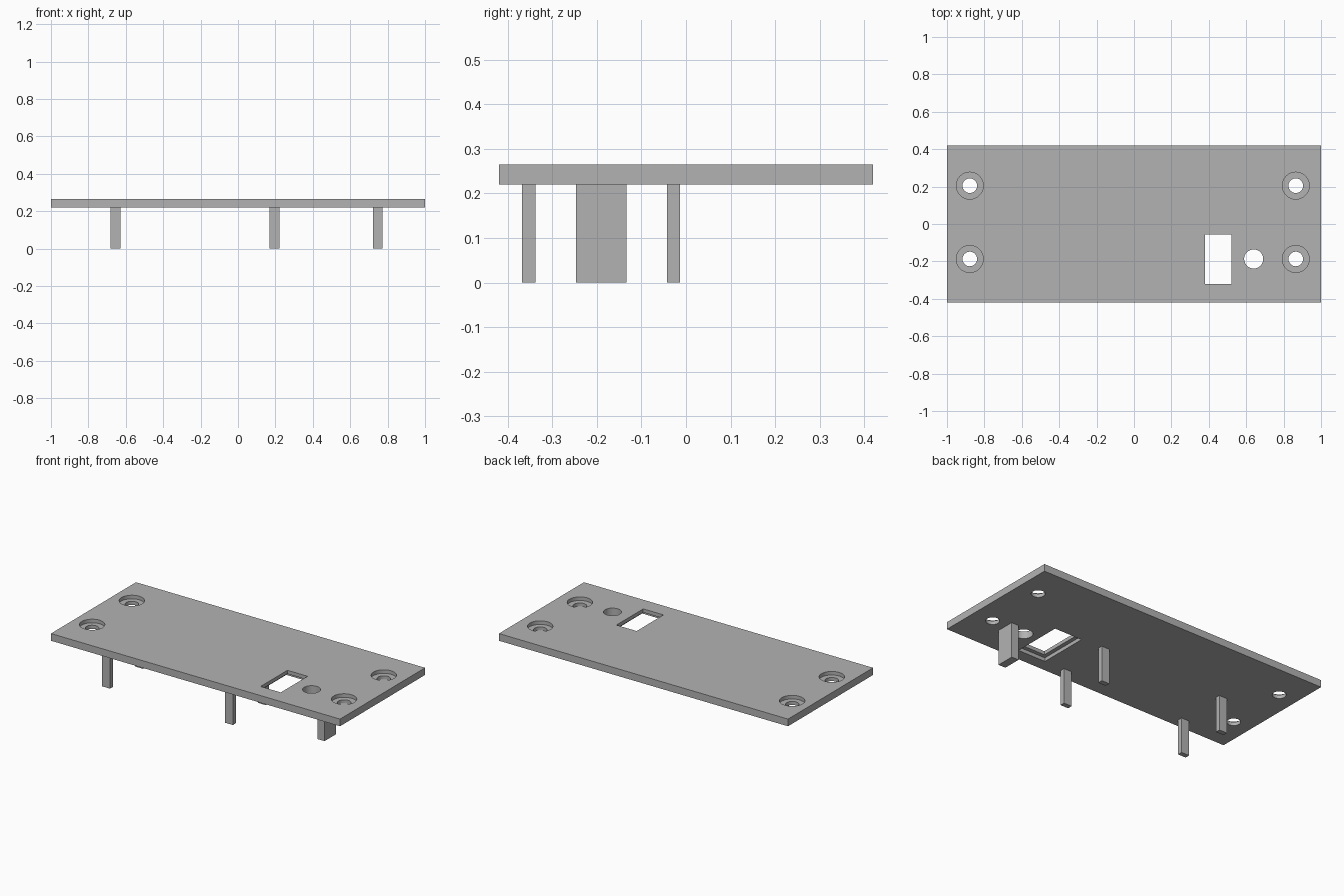
import bpy
import math

if "Cube" in bpy.data.objects:
    bpy.data.objects.remove(bpy.data.objects["Cube"], do_unlink=True)

grey = bpy.data.materials.new("plain grey")
grey.use_nodes = True
grey.diffuse_color = (0.45, 0.45, 0.45, 1)
grey.node_tree.nodes["Principled BSDF"].inputs["Base Color"].default_value = grey.diffuse_color

PLATE_BOTTOM, PLATE_TOP = 0.22, 0.265
MIDDLE = (PLATE_BOTTOM + PLATE_TOP) / 2
OVER = 0.05  # how far cutters pass through a face


def box(name, x, y, z):
    """Box between (low, high) pairs on each axis."""
    spans = (x, y, z)
    bpy.ops.mesh.primitive_cube_add(size=1, location=[(a + b) / 2 for a, b in spans])
    ob = bpy.context.object
    ob.name = name
    ob.scale = [b - a for a, b in spans]
    bpy.ops.object.transform_apply(location=False, rotation=False, scale=True)
    ob.data.materials.append(grey)
    return ob


def cylinder(name, x, y, radius, z):
    bpy.ops.mesh.primitive_cylinder_add(
        vertices=48, radius=radius, depth=z[1] - z[0], location=(x, y, sum(z) / 2))
    ob = bpy.context.object
    ob.name = name
    ob.data.materials.append(grey)
    return ob


def cut(target, cutter):
    mod = target.modifiers.new("cut", 'BOOLEAN')
    mod.operation = 'DIFFERENCE'
    mod.solver = 'EXACT'
    mod.object = cutter
    bpy.context.view_layer.objects.active = target
    bpy.ops.object.modifier_apply(modifier=mod.name)
    bpy.data.objects.remove(cutter, do_unlink=True)


# Cover plate
plate = box("cover_plate", (-1, 1), (-0.42, 0.42), (PLATE_BOTTOM, PLATE_TOP))
through = (PLATE_BOTTOM - OVER, PLATE_TOP + OVER)

# Counterbored screw holes in the corners
for x in (-0.878, 0.865):
    for y in (-0.187, 0.205):
        cut(plate, cylinder("counterbore_cutter", x, y, 0.072, (MIDDLE, PLATE_TOP + OVER)))
        cut(plate, cylinder("screw_hole_cutter", x, y, 0.039, through))

# Round hole, window and the recess under the window
cut(plate, cylinder("round_hole_cutter", 0.64, -0.187, 0.051, through))
cut(plate, box("recess_cutter", (0.355, 0.545), (-0.345, -0.03), (PLATE_BOTTOM - OVER, MIDDLE)))
cut(plate, box("window_cutter", (0.38, 0.52), (-0.32, -0.055), through))

bpy.ops.object.select_all(action='DESELECT')
plate.select_set(True)
bpy.context.view_layer.objects.active = plate
bpy.ops.object.shade_smooth_by_angle(angle=math.radians(30))

# Four thin support posts
for side, x in (("right", -0.655), ("left", 0.195)):
    for end, y in (("front", -0.353), ("back", -0.028)):
        box(f"{end}_{side}_post", (x - 0.027, x + 0.027), (y - 0.015, y + 0.015),
            (0, PLATE_BOTTOM))

# Wide support tab beside the round hole
box("wide_tab", (0.723, 0.772), (-0.247, -0.134), (0, PLATE_BOTTOM))
